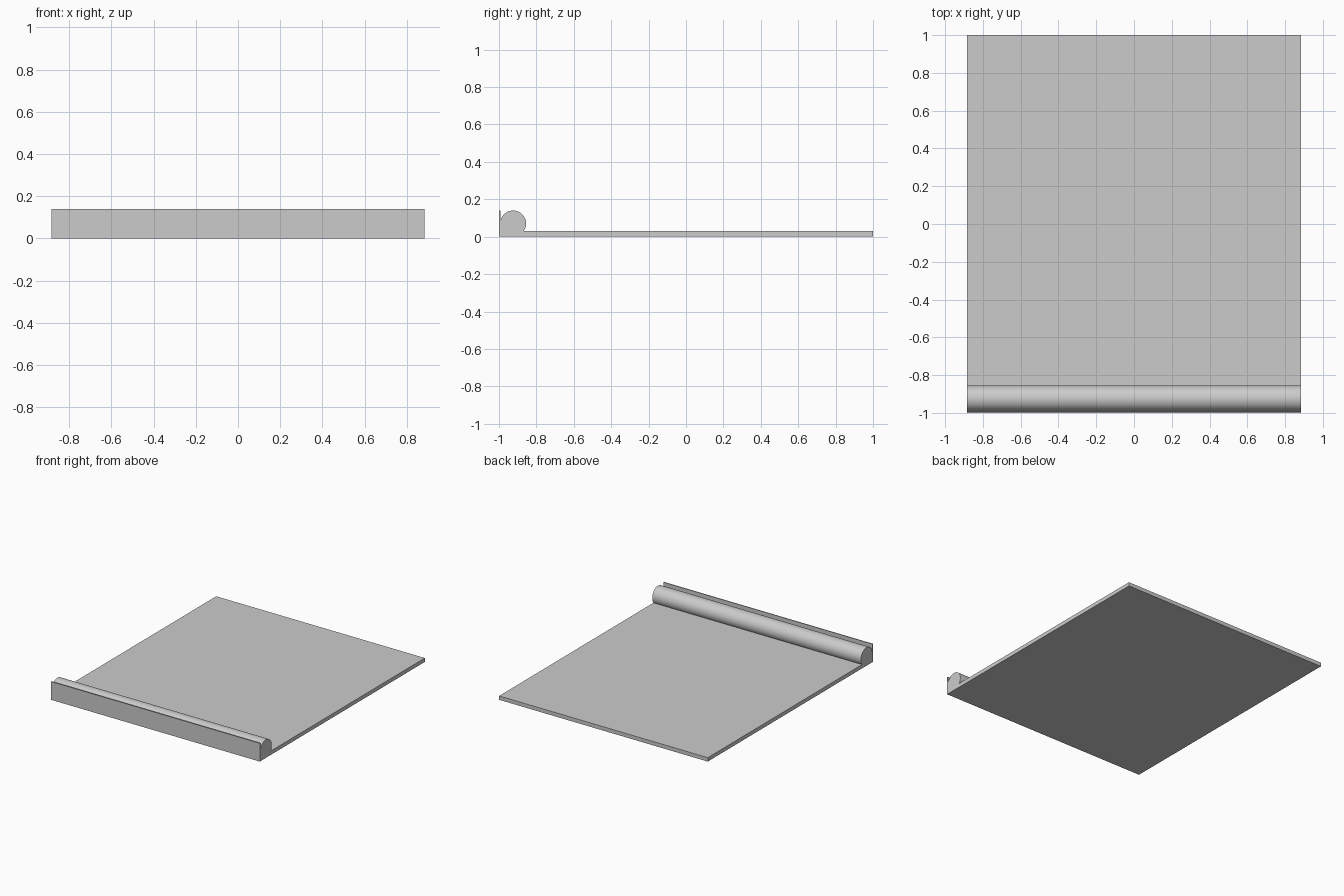
import bpy
import math

cube = bpy.data.objects.get("Cube")
if cube:
    bpy.data.objects.remove(cube, do_unlink=True)

HALF_WIDTH = 0.885
LIP_BACK = -0.993
ROLL_R = 0.069
ROLL_Y = LIP_BACK + ROLL_R
ROLL_Z = 0.14 - ROLL_R
SLAB_TOP = 0.03

grey = bpy.data.materials.new("plain grey")
grey.use_nodes = True
colour = (0.6, 0.6, 0.6, 1)
grey.diffuse_color = colour
grey.node_tree.nodes["Principled BSDF"].inputs["Base Color"].default_value = colour


def box(name, y0, y1, z0, z1):
    """Full-width box between the given depth and height limits."""
    bpy.ops.mesh.primitive_cube_add(size=1, location=(0, (y0 + y1) / 2, (z0 + z1) / 2))
    obj = bpy.context.object
    obj.name = name
    obj.scale = (2 * HALF_WIDTH, y1 - y0, z1 - z0)
    bpy.ops.object.transform_apply(location=False, rotation=False, scale=True)
    obj.data.materials.append(grey)


# Flat slab, thin front lip and the fill joining the lip to the roll
box("base_slab", LIP_BACK, 1, 0, SLAB_TOP)
box("front_lip", -1, LIP_BACK, 0, 0.14)
box("roll_support", LIP_BACK, ROLL_Y, SLAB_TOP, ROLL_Z)

# Rounded bar along the front edge
bpy.ops.mesh.primitive_cylinder_add(
    vertices=64, radius=ROLL_R, depth=2 * HALF_WIDTH,
    location=(0, ROLL_Y, ROLL_Z), rotation=(0, math.pi / 2, 0))
roll = bpy.context.object
roll.name = "front_roll"
roll.data.materials.append(grey)
bpy.ops.object.shade_smooth_by_angle(angle=math.radians(30))
